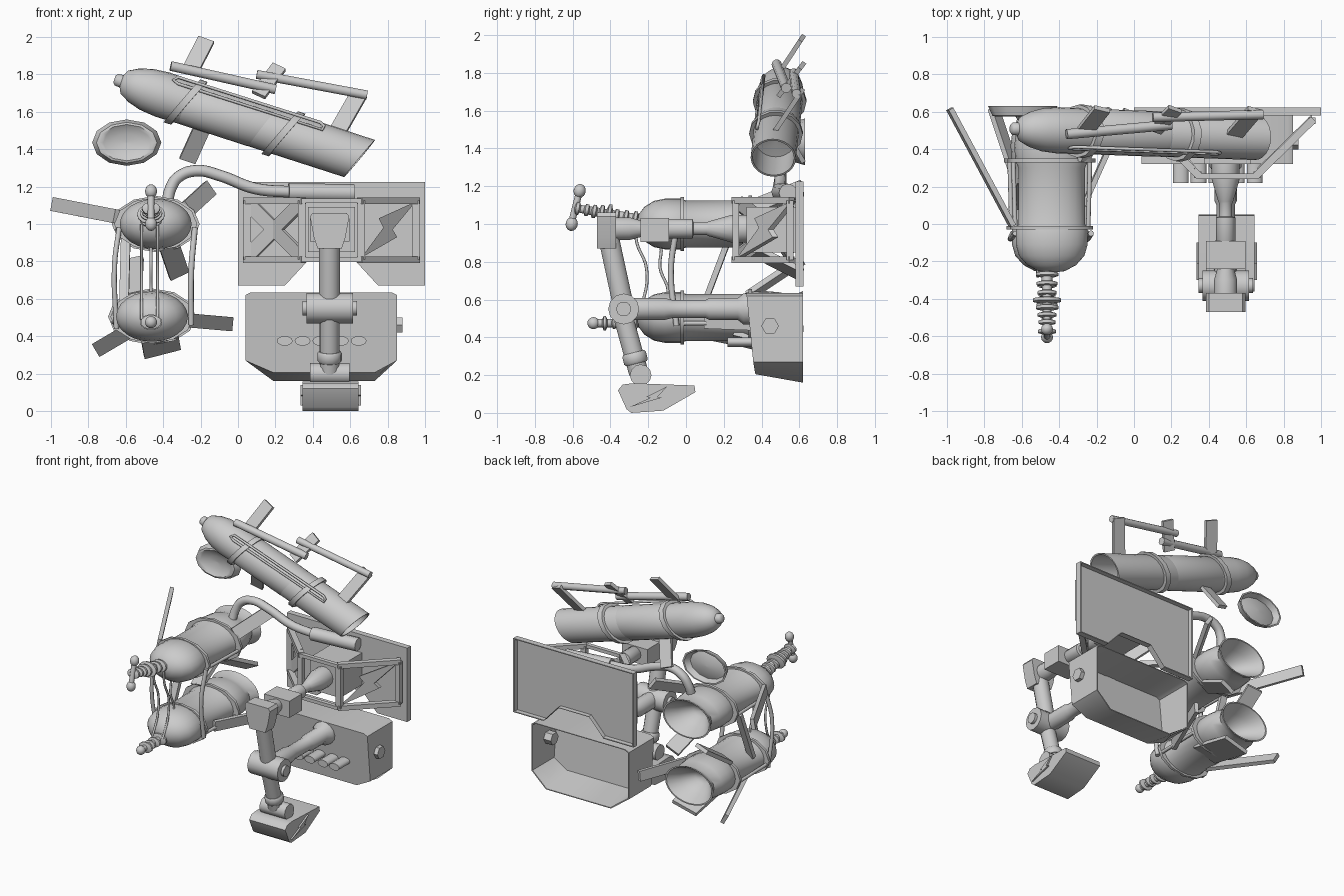
import bpy
import bmesh
from math import sin, cos, pi
from mathutils import Vector as V


def mesh(name, verts, faces):
    me = bpy.data.meshes.new(name)
    me.from_pydata([tuple(v) for v in verts], [], faces)
    me.update()
    ob = bpy.data.objects.new(name, me)
    bpy.context.collection.objects.link(ob)
    return ob


def basis(d, up=None):
    d = V(d).normalized()
    up = V(up) if up else V((0, 0, 1))
    if abs(d.dot(up.normalized())) > 0.95:
        up = V((0, 1, 0))
    u = (up - d * up.dot(d)).normalized()
    return u.cross(d), u, d


def loft(name, rings, cap0=True, cap1=True, closed=False):
    n, m = len(rings[0]), len(rings)
    faces = [[i * n + j, i * n + (j + 1) % n, (i + 1) % m * n + (j + 1) % n, (i + 1) % m * n + j]
             for i in range(m if closed else m - 1) for j in range(n)]
    if cap0 and not closed:
        faces.append(list(range(n))[::-1])
    if cap1 and not closed:
        faces.append([(m - 1) * n + j for j in range(n)])
    return mesh(name, [p for r in rings for p in r], faces)


def lathe(name, p, d, prof, segs=20, sy=1.0, shear=0.0, closed=False):
    """prof is (radius, distance along axis); sy squashes the up direction, shear tilts the ends."""
    s, u, d = basis(d)
    rings = []
    for r, t in prof:
        r = max(r, 0.001)
        rings.append([V(p) + s * r * cos(2 * pi * k / segs) + u * r * sy * sin(2 * pi * k / segs)
                      + d * (t + shear * r * sin(2 * pi * k / segs)) for k in range(segs)])
    return loft(name, rings, closed=closed)


def rod(name, a, b, r, segs=12, r2=None, sy=1.0):
    d = V(b) - V(a)
    return lathe(name, a, d, [(r, 0), (r if r2 is None else r2, d.length)], segs, sy)


def bar(name, a, b, w, h, up=None):
    """Rectangular beam from a to b, h measured along up."""
    s, u, d = basis(V(b) - V(a), up)
    c = [(-1, -1), (1, -1), (1, 1), (-1, 1)]
    return loft(name, [[V(p) + s * w / 2 * i + u * h / 2 * j for i, j in c] for p in (a, b)])


def ball(name, p, r, d=(0, 0, 1), stretch=1.0):
    return lathe(name, p, d, [(r * sin(pi * k / 10), -r * stretch * cos(pi * k / 10)) for k in range(11)], 16)


def tube(name, pts, r, cyclic=False, handle='AUTO'):
    cu = bpy.data.curves.new(name, 'CURVE')
    cu.dimensions, cu.bevel_depth, cu.bevel_resolution = '3D', r, 2
    cu.resolution_u, cu.use_fill_caps = 6, True
    sp = cu.splines.new('BEZIER')
    sp.bezier_points.add(len(pts) - 1)
    for bp, p in zip(sp.bezier_points, pts):
        bp.co, bp.handle_left_type, bp.handle_right_type = p, handle, handle
    sp.use_cyclic_u = cyclic
    ob = bpy.data.objects.new(name, cu)
    bpy.context.collection.objects.link(ob)


# --- upper hull: nose, body, slanted open tail, bands ---
A, B = V((-.66, .51, 1.775)), V((.65, .462, 1.35))
D = B - A
L = D.length
lathe('hull_nose', A, D, [(.02, 0), (.032, .01), (.035, .04), (.065, .055), (.095, .11), (.115, .18),
                          (.124, .27), (.122, .4), (.115, .62)], 24)
lathe('hull_body', A, D, [(.112, .4), (.122, .42), (.122, .82), (.116, .86)], 24, shear=.3)
lathe('hull_tail', A, D, [(.113, .8), (.121, .84), (.12, L), (.11, L), (.105, L - .3), (0, L - .32)], 24, shear=.4)
for t in (.4, .95):
    lathe('hull_band', A, D, [(.12, t - .02), (.142, t - .02), (.142, t + .02), (.12, t + .02)], 14, shear=.42, closed=True)
# narrow slot trim lying along the front of the hull
slot = [(-.32, .412, 1.785), (.44, .385, 1.543), (.46, .38, 1.525), (.45, .375, 1.505), (-.32, .402, 1.75), (-.345, .405, 1.77)]
tube('hull_slot_trim', slot, .009, True, 'VECTOR')
# fins and rails on the hull
bar('hull_fin_top', (-.26, .5, 1.81), (-.17, .615, 1.985), .025, .09, (1, 0, 0))
bar('hull_fin_bottom', (-.18, .5, 1.54), (-.27, .615, 1.34), .025, .09, (1, 0, 0))
bar('hull_fin_middle', (.11, .5, 1.69), (.22, .615, 1.84), .025, .08, (1, 0, 0))
bar('hull_fin_rear', (.53, .47, 1.49), (.65, .61, 1.7), .025, .09, (1, 0, 0))
rod('hull_rail_front', (-.36, .48, 1.845), (.2, .53, 1.72), .027, 10)
rod('hull_rail_rear', (.1, .57, 1.8), (.69, .585, 1.69), .025, 10)

# --- loose dish, hollow on both sides ---
lathe('dish', (-.595, .575, 1.435), (0, 1, 0),
      [(0, .03), (.07, .025), (.125, .01), (.145, 0), (.162, .004), (.185, .055), (.172, .055),
       (.148, .014), (.125, .02), (.07, .032), (0, .036)], 12, sy=.67)

# --- two canisters with domed fronts and hollow backs ---
can = [(0, 0), (.07, .008), (.13, .04), (.175, .09), (.192, .15), (.192, .23), (.178, .26), (.178, .56),
       (.195, .6), (.2, .68), (.19, .76), (.165, .82), (.2, .88), (.188, .88), (.13, .8), (.06, .72), (0, .71)]
CANS = (('upper', -.44, 1.0), ('lower', -.46, .505))
for n, x, z in CANS:
    lathe(n + '_canister', (x, -.26, z), (0, 1, 0), can, 24, sy=.7)
    for y, r in ((-.02, .222), (.34, .235)):
        lathe(n + '_canister_ring', (x, y, z), (0, 1, 0),
              [(.165, -.01), (r, -.01), (r, .01), (.165, .01)], 12, sy=.64, closed=True)
    for s in (-1, 1):
        rod(n + '_side_rod', (x + s * .195, -.02, z - .03), (x + s * .205, .34, z - .03), .012, 8)

# swept fins: start, end, width, centre height of the canister they radiate from
for a, b, w, zc in (((-.65, -.01, 1.04), (-.985, .615, 1.105), .075, 1.0),
                    ((-.27, .34, 1.08), (-.15, .615, 1.19), .09, 1.0),
                    ((-.37, .3, .89), (-.315, .615, .73), .11, 1.0),
                    ((-.57, .33, .62), (-.56, .615, .81), .11, .505),
                    ((-.27, .1, .485), (-.04, .615, .465), .075, .505),
                    ((-.58, .1, .43), (-.75, .615, .33), .08, .505),
                    ((-.42, .25, .4), (-.405, .6, .315), .2, .505)):
    bar('swept_fin', a, b, .028, w, (zc - b[2], 0, b[0] + .455))
bar('upright_link', (-.61, .09, .56), (-.6, .23, .93), .05, .03)

# upper nose spike with discs and a crossbar
P, Q = V((-.465, -.24, 1.02)), V((-.465, -.585, 1.085))
d = Q - P
rod('upper_spike', P, Q, .03, 12, .02)
for t, r in ((.03, .06), (.08, .055), (.13, .05), (.17, .075), (.21, .06), (.25, .05), (.29, .045), (.34, .048)):
    lathe('spike_disc', P + d.normalized() * t, d,
          [(r * .45, -.016), (r, -.008), (r, .008), (r * .45, .016)], 14, sy=.72)
rod('spike_crossbar', (-.465, -.605, 1.01), (-.465, -.565, 1.17), .018)
for p in ((-.465, -.605, 1.0), (-.465, -.563, 1.175)):
    ball('crossbar_knob', p, .032, (0, .2, 1), 1.15)
# lower nose spike
rod('lower_spike', (-.465, -.24, .475), (-.465, -.48, .475), .022)
for y, r in ((-.27, .06), (-.33, .05), (-.38, .045), (-.43, .055)):
    lathe('spike_disc', (-.465, y, .475), (0, 1, 0), [(r * .5, -.014), (r, -.006), (r, .006), (r * .5, .014)], 14, sy=.7)
ball('lower_spike_ball', (-.465, -.49, .475), .032)
# cables and side links between canisters
for x, dy in ((-.515, 0), (-.43, 0), (-.465, .12)):
    tube('cable', [(x, -.27, 1.0), (x, -.26 + dy, .9), (x, -.21 + dy * .6, .77), (x, -.22 + dy, .62), (x, -.28, .49)], .008)
tube('left_link', [(-.635, -.05, .98), (-.66, -.08, .78), (-.65, -.05, .44)], .014)
tube('right_link', [(-.23, -.05, .98), (-.25, -.08, .75), (-.25, -.05, .46)], .016)

# --- curved pipe from the upper canister to the panel ---
tube('pipe', [(-.38, .47, 1.1), (-.36, .49, 1.19), (-.32, .5, 1.25), (-.22, .5, 1.285), (-.1, .5, 1.26),
              (.09, .5, 1.19), (.3, .5, 1.17)], .031)
rod('pipe_socket', (.27, .5, 1.17), (.62, .54, 1.165), .048)

# --- notched back panel, recessed behind ---
outline = [(0, .67), (.25, .67), (.37, .8), (.63, .8), (.75, .67), (1, .67), (1, 1.225), (0, 1.225)]
loft('back_panel', [[(x, .58, z) for x, z in outline], [(x, .623, z) for x, z in outline],
                    [(.5 + (x - .5) * .98, .623, .95 + (z - .95) * .975) for x, z in outline],
                    [(.5 + (x - .5) * .975, .59, .95 + (z - .95) * .97) for x, z in outline]])

# --- angled open frames either side of the arm mount ---
for s, n in ((-1, 'left'), (1, 'right')):
    def q(f, z, back=0):
        return V((.5 + s * (.15 + .31 * f), .255 + .305 * f + back, z))
    for z in (.81, 1.125):
        bar(n + '_frame_rail', q(0, z), q(1, z), .04, .035)
    for f in (0.03, .97):
        bar(n + '_frame_post', q(f, .81), q(f, 1.125), .04, .035)
    if s < 0:
        # four braces meeting at a recessed centre
        for f, z in ((.05, .83), (.95, .83), (.05, 1.11), (.95, 1.11)):
            bar('frame_brace', q(f, z, .01), q(.5, .97, .06), .02, .08)
    else:
        zig = [(.03, .82), (.65, .93), (.57, .97), (.97, 1.12), (.33, 1.03), (.41, .98)]
        loft('frame_zigzag', [[q(f, z, b) for f, z in zig] for b in (.005, .035)])
for z in (.81, 1.125):
    bar('mount_rail', (.34, .255, z), (.66, .255, z), .03, .025)
bar('mount_block', (.5, .32, .97), (.5, .59, .97), .25, .24)

# --- lower box shell, open behind ---
lo = [(.04, .27), (.19, .16), (.73, .16), (.85, .27), (.85, .62), (.82, .635), (.07, .635), (.04, .62)]
front = [(x, .32 + (.63 - z) * .1, max(z, .205)) for x, z in lo]
inner = [(.445 + (x - .445) * .97, y + .012, .42 + (z - .42) * .96) for x, y, z in front]
loft('lower_box', [front, [(x, .62, z) for x, z in lo],
                   [(.445 + (x - .445) * .98, .62, .42 + (z - .42) * .975) for x, z in lo], inner])
for x in (.25, .345, .44, .55, .645):
    rod('box_port', (x, .22, .375), (x, .355, .375), .042, 14, sy=.62)
rod('box_knob', (.78, .445, .46), (.88, .445, .46), .047, 6)

# --- jointed arm ---
X = .49
lathe('upper_arm', (X, .32, .975), (0, -1, 0),
      [(.075, 0), (.075, .08), (.04, .2), (.035, .21), (.035, .28), (.052, .285), (.052, .42),
       (.045, .43), (.045, .56), (.062, .62), (.062, .7)], 14)
bar('upper_sleeve', (X, -.24, .968), (X, -.09, .968), .21, .125)
loft('shoulder_cap', [[(X + i * w, y, z) for i, y in ((-1, -.47), (1, -.47), (1, -.37), (-1, -.37))]
                      for w, z in ((.065, .87), (.085, .93), (.105, 1.04), (.09, 1.06))])
rod('vertical_shaft', (X, -.41, .93), (X, -.33, .56), .056, 14)
lathe('lower_arm', (X, .335, .55), (0, -1, 0),
      [(.085, 0), (.085, .03), (.06, .06), (.06, .21), (.05, .23), (.05, .41), (.06, .45), (.06, .63)], 14)
rod('elbow_barrel', (X - .125, -.33, .55), (X + .125, -.33, .55), .082, 12)
for s in (-1, 1):
    rod('elbow_cap', (X + s * .11, -.33, .55), (X + s * .145, -.33, .55), .04, 10)
rod('lower_shaft', (X, -.33, .5), (X, -.25, .21), .053, 14)
lathe('shaft_collar', (X, -.27, .29), (0, .25, -1), [(.058, -.03), (.066, -.02), (.066, .02), (.058, .03)], 14)
rod('ankle_barrel', (X - .105, -.24, .2), (X + .105, -.24, .2), .057, 12)

# --- foot ---
foot = [(-.36, .12), (-.335, .15), (-.28, .157), (.045, .145), (.05, .11), (-.12, .012), (-.29, 0), (-.315, .02)]
loft('foot', [[(X + w, y, z) for y, z in foot] for w in (-.145, .155)])
bolt = [(-.3, .03), (-.19, .08), (-.21, .085), (-.1, .14), (-.15, .085), (-.13, .08)]
for s in (-1, 1):
    loft('foot_side_bolt', [[(X + .005 + s * w, y, z) for y, z in bolt] for w in (.14, .162)])

# --- consistent normals and angle-limited smooth shading ---
for ob in bpy.context.scene.objects:
    if ob.type == 'MESH':
        bm = bmesh.new()
        bm.from_mesh(ob.data)
        bmesh.ops.recalc_face_normals(bm, faces=bm.faces)
        bm.to_mesh(ob.data)
        bm.free()
        ob.select_set(True)
        bpy.context.view_layer.objects.active = ob
bpy.ops.object.shade_smooth_by_angle(angle=0.8)
